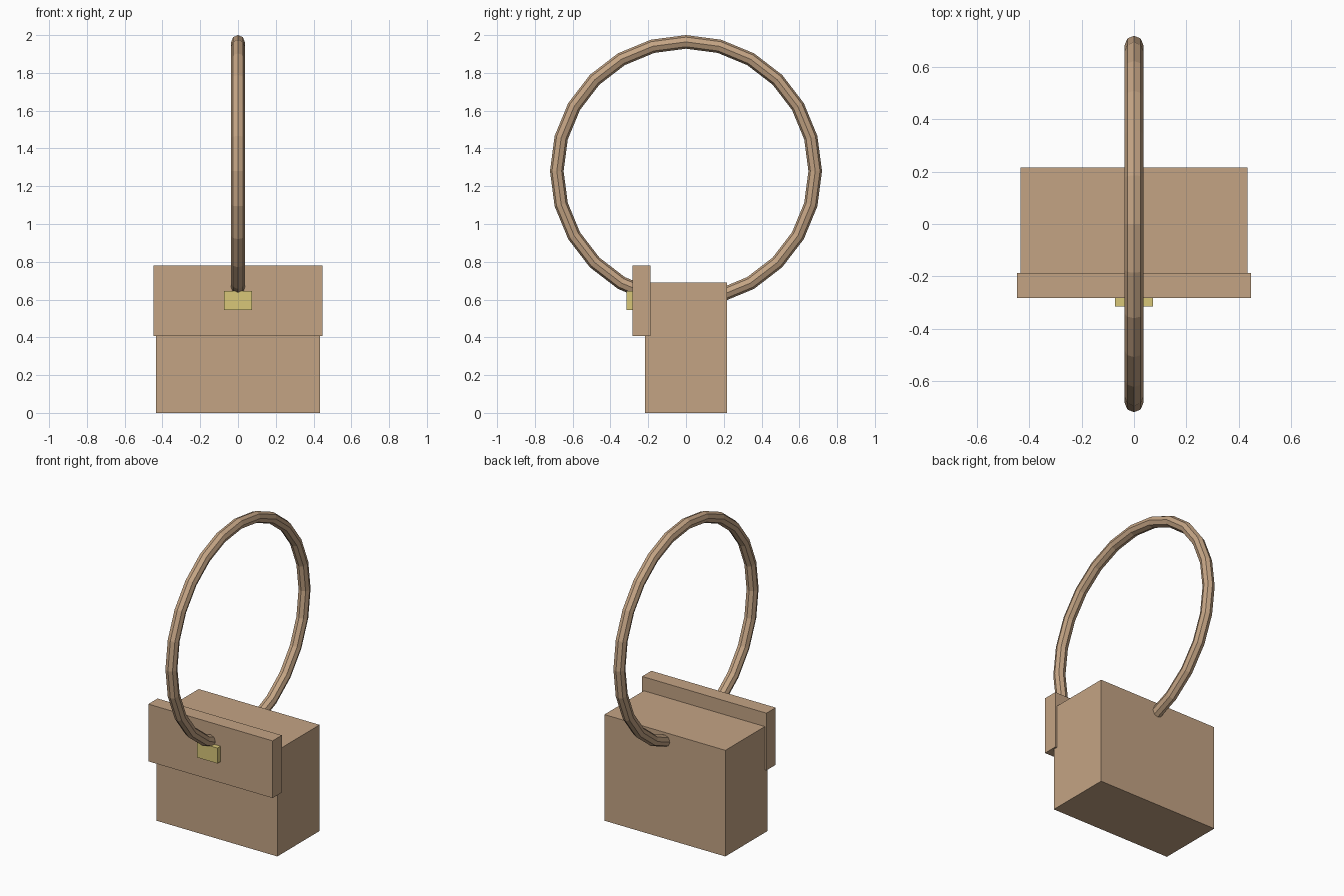
import bpy
import math

if "Cube" in bpy.data.objects:
    bpy.data.objects.remove(bpy.data.objects["Cube"])


def material(name, rgb):
    m = bpy.data.materials.new(name)
    m.diffuse_color = (*rgb, 1.0)
    m.use_nodes = True
    m.node_tree.nodes["Principled BSDF"].inputs["Base Color"].default_value = m.diffuse_color
    return m


tan = material("tan_leather", (0.552, 0.371, 0.231))
gold = material("pale_gold", (0.687, 0.571, 0.191))


def box(name, lo, hi, mat):
    """Axis-aligned box between two corners."""
    bpy.ops.mesh.primitive_cube_add(
        size=1, location=[(a + b) / 2 for a, b in zip(lo, hi)])
    ob = bpy.context.object
    ob.name = name
    ob.scale = [b - a for a, b in zip(lo, hi)]
    bpy.ops.object.transform_apply(location=False, rotation=False, scale=True)
    ob.data.materials.append(mat)
    return ob


# Bag body, front flap and clasp
box("bag_body", (-0.435, -0.217, 0.0), (0.435, 0.217, 0.69), tan)
box("front_flap", (-0.447, -0.283, 0.408), (0.447, -0.188, 0.78), tan)
box("clasp", (-0.073, -0.315, 0.545), (0.073, -0.27, 0.645), gold)

# Ring strap, standing upright and running front to back through the bag
bpy.ops.mesh.primitive_torus_add(
    major_radius=0.684, minor_radius=0.036,
    major_segments=24, minor_segments=8,
    location=(0, 0, 1.28), rotation=(0, math.pi / 2, 0))
strap = bpy.context.object
strap.name = "ring_strap"
strap.data.materials.append(tan)
strap.data.polygons.foreach_set("use_smooth", [False] * len(strap.data.polygons))
